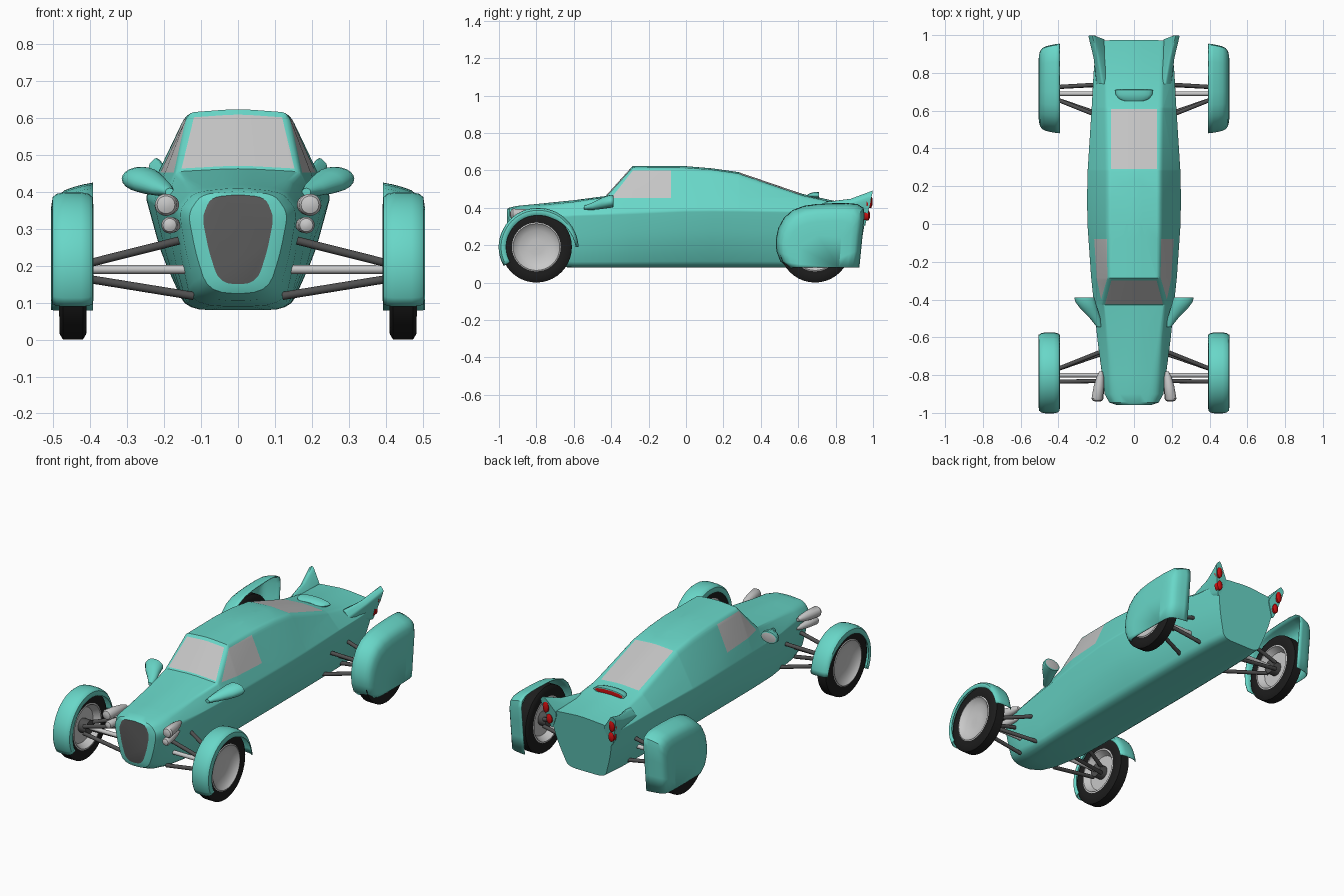
import bpy, bmesh, math
from mathutils import Vector

if "Cube" in bpy.data.objects:
    bpy.data.objects.remove(bpy.data.objects["Cube"])

def mat(name, c):
    m = bpy.data.materials.new(name)
    m.diffuse_color = (*c, 1)
    m.use_nodes = True
    m.node_tree.nodes["Principled BSDF"].inputs["Base Color"].default_value = m.diffuse_color
    return m

TEAL = mat("teal paint", (0.14, 0.68, 0.58))
GLASS = mat("window grey", (0.56, 0.56, 0.56))
GRILLE = mat("grille grey", (0.11, 0.11, 0.11))
TYRE = mat("tyre black", (0.012, 0.012, 0.012))
METAL = mat("light metal", (0.58, 0.58, 0.58))
STEEL = mat("suspension grey", (0.08, 0.08, 0.08))
RED = mat("lamp red", (0.6, 0.005, 0.005))

def finish(bm, name, mats, mirror=True, solid=0, angle=35, recalc=True):
    if recalc:
        bmesh.ops.recalc_face_normals(bm, faces=bm.faces[:])
    me = bpy.data.meshes.new(name)
    bm.to_mesh(me)
    bm.free()
    for m in mats:
        me.materials.append(m)
    me.polygons.foreach_set("use_smooth", [True] * len(me.polygons))
    me.set_sharp_from_angle(angle=math.radians(angle))
    ob = bpy.data.objects.new(name, me)
    bpy.context.collection.objects.link(ob)
    if solid:
        s = ob.modifiers.new("thickness", 'SOLIDIFY')
        s.thickness, s.offset = solid, 0
    if mirror:
        ob.modifiers.new("mirror", 'MIRROR').use_mirror_merge = False
    return ob

def skin(rings, close=True, caps=(True, True), wrap=False, capmats=(0, 0)):
    """Join rings of points into a surface."""
    bm = bmesh.new()
    R = [[bm.verts.new(p) for p in r] for r in rings]
    n = len(R[0])
    for i in range(len(R) if wrap else len(R) - 1):
        a, b = R[i], R[(i + 1) % len(R)]
        for j in range(n if close else n - 1):
            k = (j + 1) % n
            bm.faces.new((a[j], a[k], b[k], b[j]))
    for on, r, m in zip(caps, (R[0], R[-1]), capmats):
        if on and not wrap:
            bm.faces.new(r).material_index = m
    return bm

def ell(x, y, z, a, b, n=20):
    return [(x + a * math.cos(t * math.tau / n), y, z + b * math.sin(t * math.tau / n)) for t in range(n)]

def lathe_x(cx, cy, cz, prof, n=40):
    return [[(cx + dx, cy + r * math.cos(t * math.tau / n), cz + r * math.sin(t * math.tau / n))
             for t in range(n)] for dx, r in prof]

def rod(name, p, q, r, m):
    p, q = Vector(p), Vector(q)
    rot = (q - p).to_track_quat('Z', 'Y')
    ring = [rot @ Vector((r * math.cos(t * math.tau / 12), r * math.sin(t * math.tau / 12), 0)) for t in range(12)]
    finish(skin([[p + v for v in ring], [q + v for v in ring]]), name, [m])

def soften(pts, fs, k=4):
    """Round each corner of a closed polygon by its fraction."""
    out = []
    for i, c in enumerate(pts):
        c = Vector(c)
        a = c.lerp(Vector(pts[i - 1]), fs[i])
        b = c.lerp(Vector(pts[(i + 1) % len(pts)]), fs[i])
        for s in range(k + 1):
            t = s / k
            out.append(a * (1 - t) ** 2 + c * 2 * t * (1 - t) + b * t * t)
    return out

# Body: y, floor z, floor w, shoulder w, shoulder z, roof w, roof edge z, roof centre z
ST = [(-.957, .15, .05, .097, .33, .075, .385, .393), (-.945, .125, .08, .135, .34, .10, .394, .402),
      (-.90, .105, .105, .16, .348, .12, .40, .412), (-.80, .09, .125, .172, .353, .125, .408, .422),
      (-.60, .08, .135, .196, .36, .143, .43, .442), (-.43, .08, .14, .212, .366, .165, .455, .464),
      (-.285, .08, .14, .228, .372, .135, .615, .625), (0, .08, .14, .248, .385, .14, .612, .624),
      (.14, .08, .14, .25, .386, .14, .602, .612), (.28, .08, .14, .247, .385, .14, .582, .592),
      (.62, .08, .138, .225, .38, .145, .465, .476), (.80, .08, .133, .215, .375, .15, .425, .437),
      (.915, .08, .12, .20, .37, .155, .415, .428)]
rings = []
for y, zb, wb, ws, zs, wr, zr, zc in ST:
    nose = max(0, min(1, (-.6 - y) / .3))
    wm, zm = wb + .62 * (ws - wb), (zb + zs) / 2
    half = [(wb, zb), (wm, zm), (ws, zs), (wr, zr)]
    f = [.22 + .2 * nose, .3, .05 + .25 * nose, .12 + .25 * nose]
    poly = half + [(0, zc)] + [(-x, z) for x, z in half[::-1]]
    pts = soften([(x, y, z) for x, z in poly], f + [.3] + f[::-1])
    if y > .9:  # tail leans backwards
        for p in pts:
            p.y += .06 * (p.z - .08) / .35
    rings.append(pts)
bm = skin(rings, capmats=(2, 0))
bmesh.ops.recalc_face_normals(bm, faces=bm.faces[:])

# Windows: cut the outlines into the cabin, then colour by rule
W = .035 / .13  # windscreen side taper
cuts = [((0, y, 0), (0, 1, 0)) for y in (-.423, -.298, -.08, .29, .61)]
cuts += [((0, 0, z), (0, 0, 1)) for z in (.452, .598)]
cuts += [((0, -.40, .452), (0, .146, -.115))]
cuts += [((s * .153, -.423, 0), (s, W, 0)) for s in (1, -1)]
cuts += [((s * .122, 0, 0), (1, 0, 0)) for s in (1, -1)]
for co, no in cuts:
    fs = [f for f in bm.faces if f.calc_center_median().z > .39 and -.44 < f.calc_center_median().y < .63]
    geom = list({e for f in fs for e in f.edges} | {v for f in fs for v in f.verts}) + fs
    bmesh.ops.bisect_plane(bm, geom=geom, plane_co=co, plane_no=no, dist=1e-5)
for f in bm.faces:
    c, n = f.calc_center_median(), f.normal
    x = abs(c.x)
    screen = -.423 < c.y < -.298 and n.y < -.4 and x < .153 - W * (c.y + .423) and c.z > .4
    side = c.y < -.08 and .452 < c.z < .598 and abs(n.x) > .6 and (c.y + .40) * .146 > (c.z - .452) * .115
    rear = .29 < c.y < .61 and x < .122 and n.z > .7
    if screen or side or rear:
        f.material_index = 1
finish(bm, "body", [TEAL, GLASS, GRILLE], mirror=False, angle=28, recalc=False)

# Tail fins with lamps
fin = [[(.14, .74, .425), (.165, .74, .432), (.20, .74, .395), (.19, .74, .35)],
       [(.148, .88, .41), (.19, .88, .452), (.217, .88, .425), (.195, .88, .33)],
       [(.15, .975, .40), (.218, 1.0, .497), (.246, .995, .47), (.195, .955, .29)]]
finish(skin([soften(s, [.2, .25, .25, .2]) for s in fin]), "tail_fin", [TEAL])
for x, y, z, b in ((.213, .986, .432, .034), (.20, .972, .36, .028)):
    finish(skin([ell(x, y - .02, z, .019, b), ell(x, y + .004, z, .018, b), ell(x, y + .011, z, .008, b * .5)]),
           "tail_lamp", [RED])

# High brake lamp pod
finish(skin([ell(0, .65, .462, .05, .008), ell(0, .663, .463, .08, .015), ell(0, .685, .463, .097, .021),
             ell(0, .71, .462, .10, .021), ell(0, .711, .462, .09, .015)], capmats=(0, 1)),
       "brake_lamp_pod", [TEAL, RED], mirror=False)

# Door mirrors
finish(skin([ell(.185, -.545, .40, .012, .010), ell(.205, -.50, .408, .028, .020), ell(.238, -.45, .423, .045, .030),
             ell(.258, -.41, .433, .054, .034), ell(.262, -.39, .435, .053, .033), ell(.262, -.388, .435, .046, .027)],
            capmats=(0, 1)), "door_mirror", [TEAL, GLASS])

# Headlamps
for name, cx, cz, s in (("upper_headlamp", .195, .365, 1), ("lower_headlamp", .185, .31, .75)):
    prof = [(-.78, .3), (-.81, .65), (-.86, .9), (-.925, 1), (-.935, .8), (-.94, .35)]
    finish(skin([ell(cx - .02 * max(0, (y + .92) / .14), y, cz, .03 * s * r, .03 * s * r) for y, r in prof]),
           name, [METAL])

# Wheels, hubs, shafts and wishbones
for end, cy, d in (("front", -.80, 1), ("rear", .69, -1)):
    tyre = [(-.035, .128), (-.037, .15), (-.036, .175), (-.027, .19), (.027, .19), (.036, .175), (.037, .15), (.035, .128)]
    finish(skin(lathe_x(.447, cy, .19, tyre), wrap=True), end + "_tyre", [TYRE])
    rim = [(-.002, .002), (-.002, .10), (-.03, .118), (-.037, .122), (-.035, .131), (.035, .131), (.038, .125),
           (.03, .117), (.014, .09), (.009, .04), (.011, .002)]
    finish(skin(lathe_x(.447, cy, .19, rim)), end + "_rim", [METAL])
    rod(end + "_hub", (.395, cy, .19), (.447, cy, .19), .04, STEEL)
    rod(end + "_shaft", (.12, cy, .19), (.42, cy, .19), .012, METAL)
    for z0, z1, x1 in ((.205, .268, .16), (.165, .118, .12)):
        for y0, y1 in ((.03, .13), (-.035, -.03 if d > 0 else -.05)):
            rod(end + "_wishbone", (.41, cy + d * y0, z0), (x1, cy + d * y1, z1), .011, STEEL)

# Front cycle wings
rings = []
for i in range(29):
    a = 210 - 210 * i / 28
    R = .20 + .007 * min(1, max(0, (150 - a) / 60)) + .017 * max(0, (90 - a) / 90)
    lip = .038 - .026 * max(0, (60 - a) / 60)
    sec = [(.393, R - lip), (.396, R - .012), (.405, R - .004), (.425, R), (.47, R), (.49, R - .004),
           (.50, R - .012), (.504, R - lip)]
    t = math.radians(a)
    rings.append([(x, -.80 + r * math.cos(t), .19 + r * math.sin(t)) for x, r in sec])
finish(skin(rings, close=False, caps=(False, False)), "front_wing", [TEAL], solid=.004)

# Rear wheel spats, open inside and below
SIL = [(.545, .08), (.505, .115), (.485, .17), (.482, .23), (.495, .29), (.525, .345), (.57, .385), (.63, .408),
       (.70, .418), (.78, .422), (.86, .423), (.915, .418), (.948, .398), (.953, .36), (.945, .28), (.935, .18), (.925, .08)]
rings = [[(x, .71 + (y - .71) * s, .08 + (z - .08) * (s + .02 * (1 - s))) for y, z in SIL]
         for x, s in ((.393, 1), (.42, .985), (.445, .965), (.468, .94), (.485, .90), (.496, .84), (.502, .72), (.504, .5))]
finish(skin(rings, close=False, caps=(False, True)), "rear_wheel_spat", [TEAL], solid=.004)
